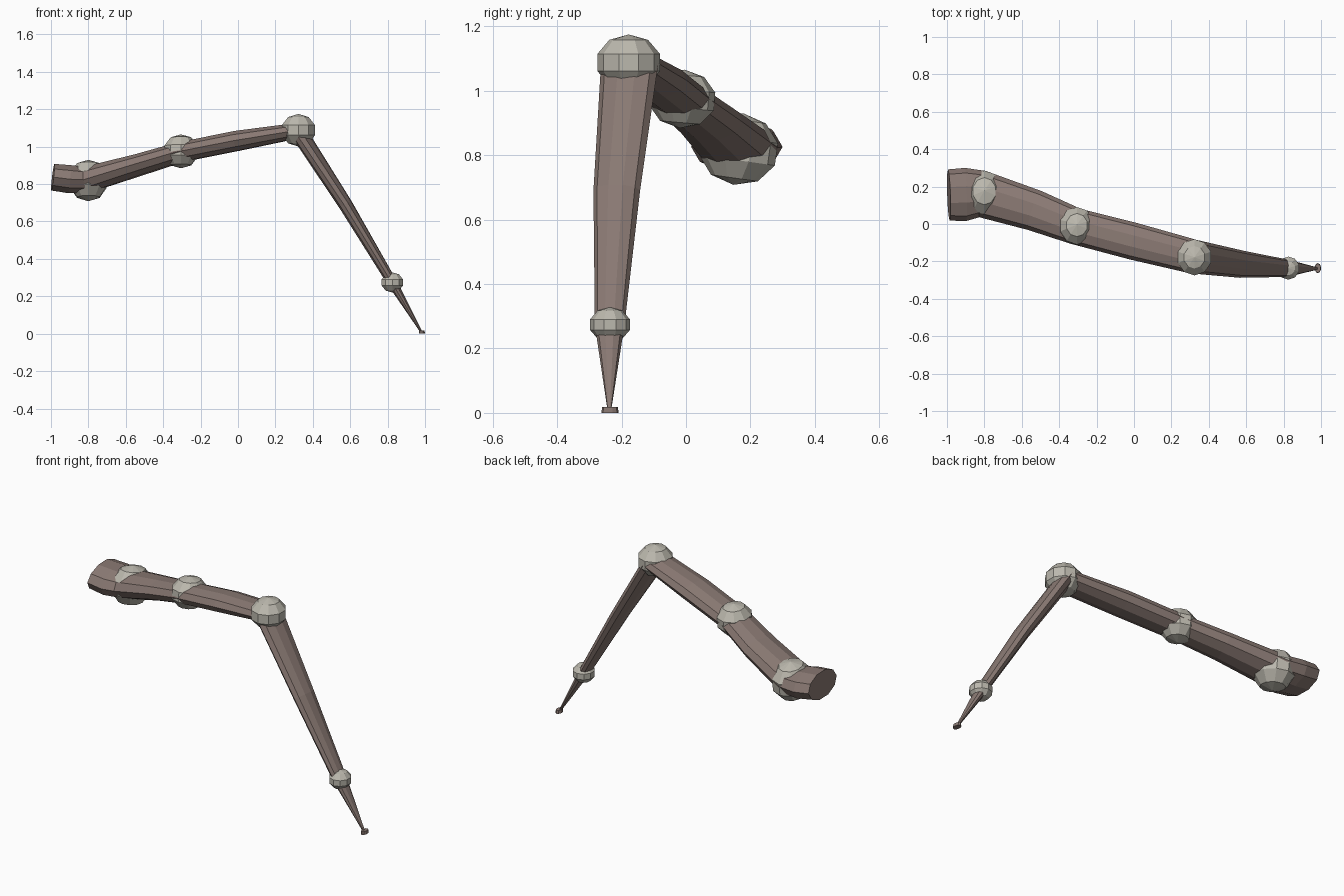
import bpy, bmesh, math
from mathutils import Vector, Matrix

if "Cube" in bpy.data.objects:
    bpy.data.objects.remove(bpy.data.objects["Cube"])


def material(name, color):
    m = bpy.data.materials.new(name)
    m.diffuse_color = (*color, 1)
    m.use_nodes = True
    m.node_tree.nodes["Principled BSDF"].inputs["Base Color"].default_value = m.diffuse_color
    return m


brown = material("shell brown", (0.25, 0.19, 0.17))
bone = material("joint bone", (0.50, 0.48, 0.42))
SIDES = 10


def finish(name, bm, mat):
    bmesh.ops.recalc_face_normals(bm, faces=bm.faces)
    me = bpy.data.meshes.new(name)
    bm.to_mesh(me)
    bm.free()
    me.materials.append(mat)
    ob = bpy.data.objects.new(name, me)
    bpy.context.collection.objects.link(ob)
    return ob


# Stations along the leg: centre, half width, half thickness
stations = [
    ((-0.99, 0.155, 0.837), 0.137, 0.075),
    ((-0.90, 0.158, 0.826), 0.142, 0.079),
    ((-0.81, 0.160, 0.823), 0.125, 0.072),
    ((-0.53, 0.072, 0.903), 0.110, 0.060),
    ((-0.31, -0.013, 0.970), 0.097, 0.055),
    ((0.00, -0.093, 1.032), 0.099, 0.056),
    ((0.32, -0.175, 1.085), 0.091, 0.043),
    ((0.575, -0.215, 0.690), 0.073, 0.037),
    ((0.825, -0.237, 0.272), 0.046, 0.027),
    ((0.98, -0.238, 0.010), 0.006, 0.006),
]
centres = [Vector(s[0]) for s in stations]


def ring(i):
    """Ten-sided section, mitred between the neighbouring directions."""
    a = centres[i] - centres[i - 1] if i > 0 else centres[1] - centres[0]
    b = centres[i + 1] - centres[i] if i < len(centres) - 1 else a
    a, b = a.normalized(), b.normalized()
    n = (a + b).normalized()
    side = Vector((0, 0, 1)).cross(n).normalized()
    up = n.cross(side) / n.dot(a)
    _, w, h = stations[i]
    return [centres[i] + side * (w * math.cos(t)) + up * (h * math.sin(t))
            for t in (2 * math.pi * k / SIDES for k in range(SIDES))]


# Leg segments, sharing their end sections at the joints
for name, first, last in (("hip_segment", 0, 2), ("upper_leg", 2, 4),
                          ("middle_leg", 4, 6), ("shin", 6, 8), ("claw", 8, 9)):
    bm = bmesh.new()
    rows = [[bm.verts.new(p) for p in ring(i)] for i in range(first, last + 1)]
    for r, s in zip(rows, rows[1:]):
        for k in range(SIDES):
            j = (k + 1) % SIDES
            bm.faces.new((r[k], r[j], s[j], s[k]))
    bm.faces.new(rows[0])
    bm.faces.new(rows[-1])
    finish(name, bm, brown)

# Faceted ball joints: centre, radii, lean about x in degrees
for name, c, radii, lean in (
        ("hip_joint", (-0.80, 0.163, 0.819), (0.108, 0.125, 0.112), -8),
        ("upper_joint", (-0.305, -0.012, 0.975), (0.098, 0.106, 0.091), -5),
        ("knee_joint", (0.323, -0.178, 1.088), (0.098, 0.102, 0.087), 0),
        ("ankle_joint", (0.825, -0.236, 0.274), (0.063, 0.065, 0.054), 0)):
    bm = bmesh.new()
    bmesh.ops.create_uvsphere(bm, u_segments=SIDES, v_segments=5, radius=1)
    bm.transform(Matrix.Translation(c) @ Matrix.Rotation(math.radians(lean), 4, 'X')
                 @ Matrix.Diagonal((*radii, 1)))
    finish(name, bm, bone)

# Small foot pad under the claw tip
bm = bmesh.new()
bmesh.ops.create_cone(bm, cap_ends=True, segments=SIDES, radius1=1, radius2=0.9, depth=1)
bm.transform(Matrix.Translation((0.983, -0.236, 0.009))
             @ Matrix.Diagonal((0.017, 0.027, 0.018, 1)))
finish("foot_pad", bm, brown)
